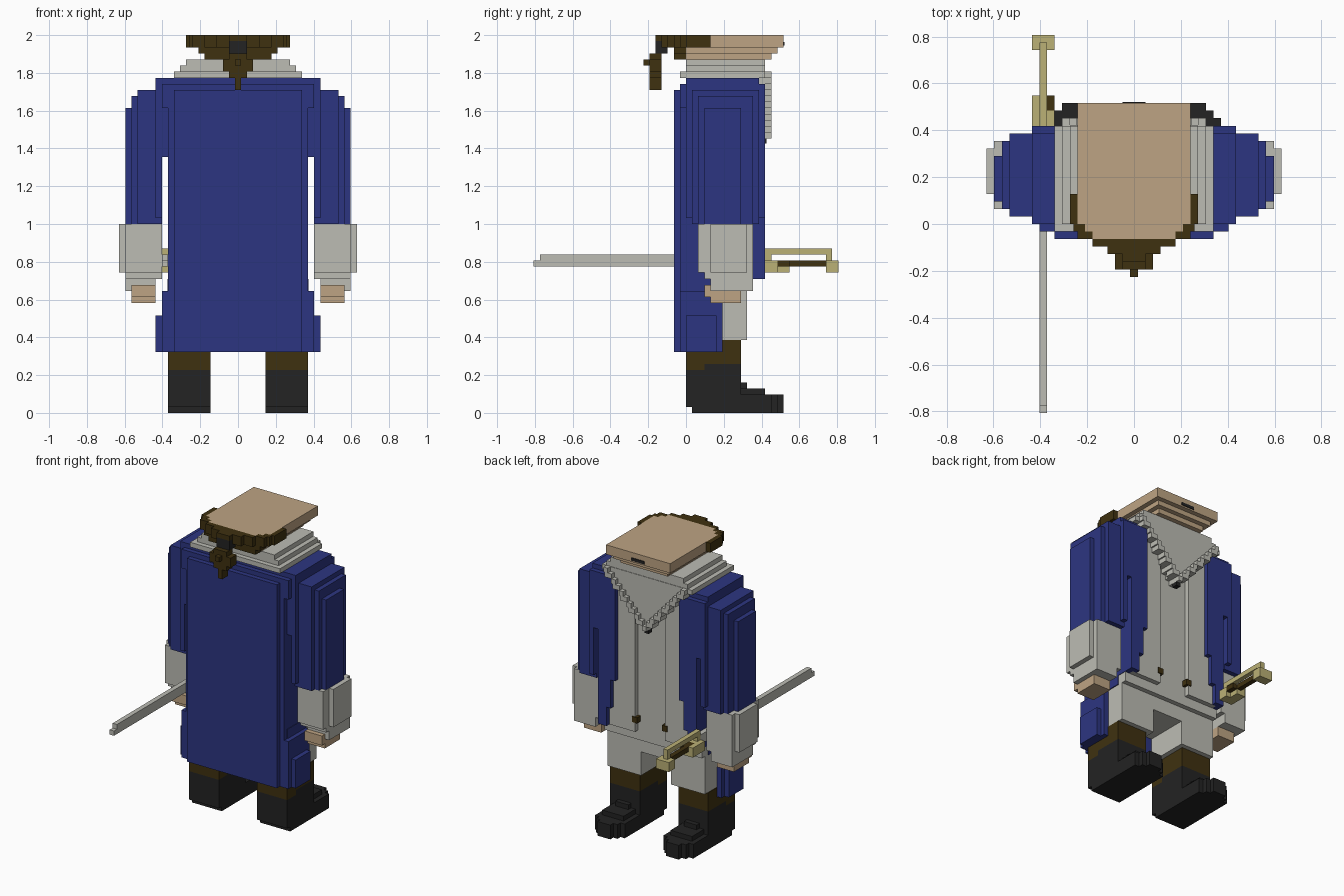
import bpy, bmesh

cube = bpy.data.objects.get("Cube")
if cube:
    bpy.data.objects.remove(cube, do_unlink=True)

V = 2 / 62  # edge of one block; all sizes below are in blocks


def material(name, rgb):
    lin = [((c / 255 + 0.055) / 1.055) ** 2.4 for c in rgb] + [1]
    m = bpy.data.materials.new(name)
    m.use_nodes = True
    m.diffuse_color = lin
    bsdf = m.node_tree.nodes["Principled BSDF"]
    bsdf.inputs["Base Color"].default_value = lin
    bsdf.inputs["Roughness"].default_value = 0.9
    return m


blue = material("navy blue", (44, 53, 129))
white = material("off white", (188, 188, 180))
skin = material("skin", (190, 164, 131))
brown = material("dark brown", (63, 49, 16))
black = material("black", (35, 35, 35))
gold = material("brass", (187, 177, 118))


def part(name, mat, boxes, mirror=False):
    """One object made of boxes (x0, x1, y0, y1, z0, z1), optionally copied to -x."""
    bm = bmesh.new()
    if mirror:
        boxes = boxes + [(-b[1], -b[0]) + tuple(b[2:]) for b in boxes]
    for x0, x1, y0, y1, z0, z1 in boxes:
        verts = bmesh.ops.create_cube(bm, size=1)["verts"]
        for v in verts:
            v.co = (V * (x0 + (v.co.x + 0.5) * (x1 - x0)),
                    V * (y0 + (v.co.y + 0.5) * (y1 - y0)),
                    V * (z0 + (v.co.z + 0.5) * (z1 - z0)))
    me = bpy.data.meshes.new(name)
    bm.to_mesh(me)
    bm.free()
    me.materials.append(mat)
    ob = bpy.data.objects.new(name, me)
    bpy.context.collection.objects.link(ob)
    return ob


# Boots with stepped, rounded toes and brown tops
part("boots", black, [
    (4.5, 11.5, 1, 9, 0, 1), (4.5, 11.5, 0, 9, 1, 7), (4.5, 11.5, 3, 9, 7, 8),
    (4.5, 11.5, 9, 14, 0, 3), (5.5, 10.5, 14, 15, 0, 3), (6.5, 9.5, 15, 16, 0, 3),
    (5.5, 10.5, 9, 13, 3, 4), (6.5, 9.5, 9, 10, 4, 5)], mirror=True)
part("boot_tops", brown, [(4.5, 11.5, 0, 3, 7, 8), (4.5, 11.5, 0, 9, 8, 12)], mirror=True)

# Breeches
part("breeches", white, [(3.5, 11.4, 1, 10, 12, 17), (0, 11.4, 1, 10, 17, 20),
                         (0, 11.4, 1, 11, 20, 22)], mirror=True)

# Waistcoat with a sunken middle panel and two buckles
part("waistcoat", white, [(3.5, 10.4, 1, 12, 22, 54), (0, 3.5, 1, 11, 22, 54)], mirror=True)
part("buckles", brown, [(2.9, 4.1, 11, 12.2, 24, 25.2)], mirror=True)

# Coat body: stepped back, sides, front edges that open towards the hem
part("coat_body", blue, [
    (0, 10.5, -2, -1, 10, 53), (0, 11.5, -1, 0, 10, 54), (0, 11.5, 0, 1, 10, 55),
    (10.4, 11.5, 1, 13, 22, 54), (11.4, 12.5, 0, 13, 42, 54),
    (0, 13.5, 0, 12, 54, 55), (11.5, 12.5, -1, 0, 50, 54),
    (7.5, 10.5, 11, 13, 32, 54), (8.5, 10.5, 11, 13, 26, 32),
    (9.5, 10.5, 11, 13, 22, 26)], mirror=True)
part("coat_skirt", blue, [(11.4, 12.5, -1, 6, 10, 20), (12.5, 13.5, 0, 5, 10, 16),
                          (11.4, 11.6, 0, 9, 20, 22)], mirror=True)

# Sleeves: nested slabs that narrow outwards
part("sleeves", blue, [
    (12.5, 13.5, 0, 13, 32, 54), (13.5, 15.5, 1, 12, 31, 53), (12.5, 16.5, 1, 12, 31, 53),
    (16.5, 17.5, 2, 11, 31, 52), (17.5, 18.5, 3, 9, 31, 50)], mirror=True)
part("cuffs", white, [
    (12.5, 18.5, 2, 11, 23, 31), (18.5, 19.5, 4, 10, 23, 31),
    (12.5, 18.5, 3, 11, 22, 23), (13.5, 18.5, 4, 11, 20, 22)], mirror=True)
part("hands", skin, [(13.5, 17.5, 3, 9, 19, 21), (13.5, 17.5, 4, 9, 18, 19)], mirror=True)

# Collar
part("collar", white, [(0, 10.5, -1, 13, 55, 56), (0, 9.5, 0, 13, 56, 57),
                       (0, 8.5, 0, 13, 57, 58)], mirror=True)

# Neckcloth: filled V with a raised stepped ruffle along its edge
fill, ruffle = [], []
for i in range(11):
    x = 0.5 + i * 0.9
    fill.append((0, x, 11, 13.1, 45 + i, 46 + i))
    ruffle.append((max(x - 1, 0), x + 0.6 * (i % 2), 12, 14, 45 + i, 46 + i))
part("neckcloth", white, fill, mirror=True)
part("neckcloth_ruffle", white, ruffle, mirror=True)
part("neck_button", black, [(-0.5, 0.5, 12, 13.2, 44.2, 45)])

# Lower head, cut flat at the top, with a thin mouth plate
part("head", skin, [
    (0, 5.5, 0, 14, 58, 59), (0, 6.5, 0, 15, 59, 60), (0, 7.5, 0, 16, 60, 62),
    (0, 6.5, -1, 0, 60, 62), (0, 5.5, -2, -1, 60, 62)], mirror=True)
part("mouth", black, [(-1.5, 1.5, 16, 16.15, 60.3, 60.9)])

# Hair, ribbon and ponytail
part("hair", brown, [
    (7.5, 8.5, 0, 4, 60, 62), (6.5, 8, -0.99, 0, 60, 62), (5.5, 7.5, -2, -1, 60, 62),
    (0, 5.5, -3, -2, 60, 62), (0, 3.5, -4, -3, 60, 62), (0, 6.5, -2, 0, 59, 60),
    (0, 5.5, -2, 0, 58, 59), (0, 1.5, -5, -4, 61, 62)], mirror=True)
part("ribbon", black, [(-1.5, 1.5, -5, -3, 59, 61)])
part("ponytail", brown, [
    (-2.5, 2.5, -6, -4, 56, 58), (-1.5, 1.5, -6, -4, 55, 59),
    (-0.5, 0.5, -6, -4, 53, 55), (-0.5, 0.5, -7, -6, 57, 58)])

# Sword hanging at the model's right side
part("sword_blade", white, [(-12.5, -11.5, -24, 13, 24, 26), (-12.5, -11.5, -25, -24, 24, 25)])
part("sword_guard", gold, [
    (-12.5, -11.5, 13, 24, 26, 27), (-12.5, -11.5, 23, 24, 24, 26),
    (-13.5, -10.5, 23, 25, 23, 25), (-13.5, -11.5, 13, 17, 23, 24),
    (-13.5, -10.5, 13, 15, 23, 25), (-12.5, -11.5, 13, 14, 25, 26),
    (-13.5, -12.5, 15, 17, 24, 25)])
part("sword_grip", brown, [(-12.5, -11.5, 15, 23, 24, 25), (-11.5, -10.5, 15, 17, 24, 25)])
